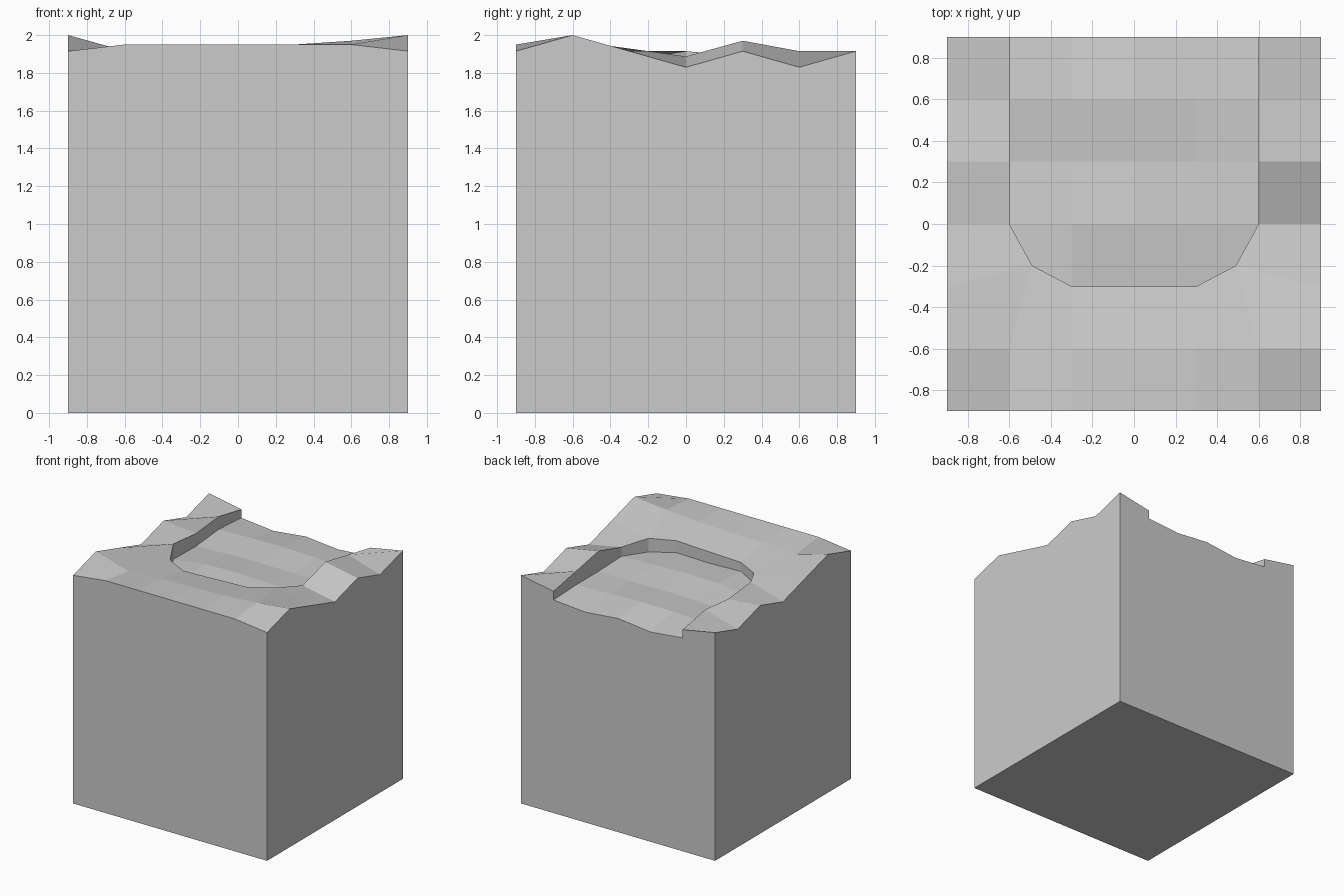
import bpy, bmesh

if "Cube" in bpy.data.objects:
    bpy.data.objects.remove(bpy.data.objects["Cube"])

STEP = 0.3
# Ground heights, rows from front (y=-0.9) to back; sides only behind the pool rim
edge = [1.915, 2.0, 1.915, 1.83, 1.915, 1.83, 1.915]      # both outer edges
ground = [
    [1.95, 1.95, 1.95, 1.95, 1.95],
    [1.917, 1.935, 1.94, 1.95, 1.97],
    [1.885, 1.885, 1.895, 1.907, 1.915],
    [1.915, None, None, None, 1.887],
    [1.887, None, None, None, 1.97],
    [1.915, None, None, None, 1.915],
    [1.86, None, None, None, 1.86],
]
# Sunken bed heights, rows from y=-0.3 to y=0.9
bed = [
    [1.80, 1.81, 1.80, 1.807, 1.80],
    [1.785, 1.825, 1.83, 1.82, 1.81],
    [1.78, 1.795, 1.80, 1.795, 1.80],
    [1.807, 1.815, 1.82, 1.81, 1.80],
    [1.79, 1.76, 1.793, 1.765, 1.787],
]

bm = bmesh.new()
cache = {}


def vert(i, j, low=False):
    """Grid vertex: i along x, j along y, low = sunken bed level."""
    key = (i, j, low)
    if key not in cache:
        x, y = (i - 3) * STEP, (j - 3) * STEP
        if j == 2 and i in (1, 5):            # rounded front corners of the bed
            x, y = (-0.49 if i == 1 else 0.49), -0.2
        if low:
            z = bed[j - 2][i - 1]
        else:
            z = edge[j] if i in (0, 6) else ground[j][i - 1]
        cache[key] = bm.verts.new((x, y, z))
    return cache[key]


# Ground and bed surface
for i in range(6):
    for j in range(6):
        low = 1 <= i <= 4 and j >= 2
        bm.faces.new([vert(a, b, low) for a, b in
                      ((i, j), (i + 1, j), (i + 1, j + 1), (i, j + 1))])

# Banks between rim and bed
rim = [(1, j) for j in range(6, 1, -1)] + [(i, 2) for i in range(2, 6)] \
    + [(5, j) for j in range(3, 7)]
for a, b in zip(rim, rim[1:]):
    bm.faces.new([vert(*a), vert(*b), vert(*b, True), vert(*a, True)])

# Block sides and base
c = [bm.verts.new((x, y, 0)) for x, y in
     ((-0.9, -0.9), (0.9, -0.9), (0.9, 0.9), (-0.9, 0.9))]
front = [vert(i, 0) for i in range(7)]
right = [vert(6, j) for j in range(7)]
back = [vert(6, 6), vert(5, 6)] + [vert(i, 6, True) for i in range(5, 0, -1)] \
    + [vert(1, 6), vert(0, 6)]
left = [vert(0, j) for j in range(6, -1, -1)]
for k, top in enumerate((front, right, back, left)):
    bm.faces.new([c[k], c[(k + 1) % 4]] + top[::-1])
bm.faces.new(c[::-1])

bmesh.ops.recalc_face_normals(bm, faces=bm.faces)
mesh = bpy.data.meshes.new("terrain_block")
bm.to_mesh(mesh)
bm.free()
bpy.context.collection.objects.link(bpy.data.objects.new("terrain_block", mesh))
